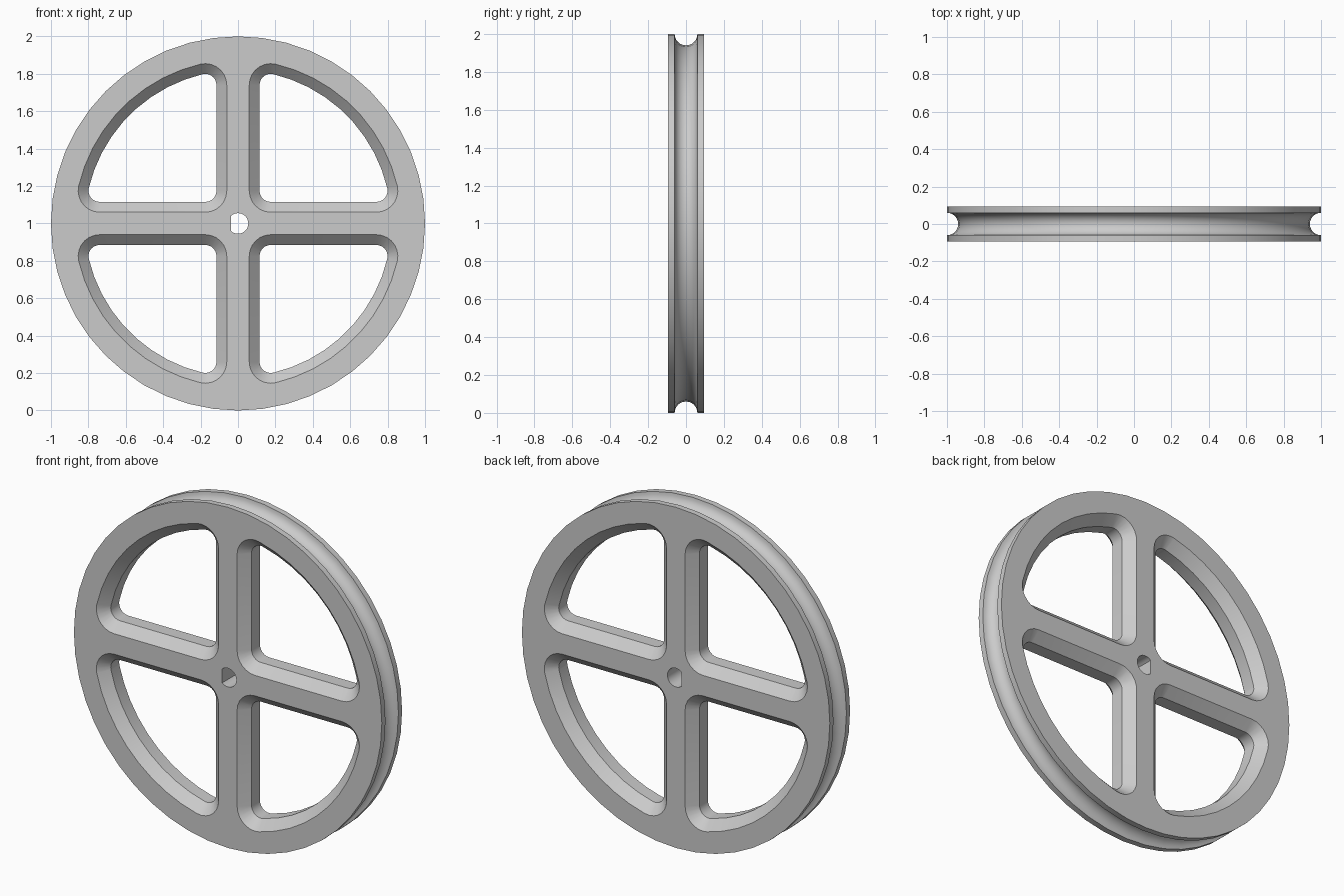
import bpy, bmesh
from math import sin, cos, pi, radians, atan2, sqrt

if "Cube" in bpy.data.objects:
    bpy.data.objects.remove(bpy.data.objects["Cube"], do_unlink=True)

HALF = 0.094        # half thickness of the wheel
GROOVE = 0.06       # radius of the rope groove
CHAMFER = 0.055     # chamfer around the openings
SEGMENTS = 48

grey = bpy.data.materials.new("light_grey")
grey.use_nodes = True
colour = (0.6, 0.6, 0.6, 1)
grey.diffuse_color = colour
grey.node_tree.nodes["Principled BSDF"].inputs["Base Color"].default_value = colour


def loft(name, rings):
    """Skin a stack of matching rings and cap both ends."""
    bm = bmesh.new()
    loops = [[bm.verts.new(p) for p in ring] for ring in rings]
    n = len(loops[0])
    for a, b in zip(loops, loops[1:]):
        for i in range(n):
            j = (i + 1) % n
            bm.faces.new((a[i], a[j], b[j], b[i]))
    bm.faces.new(loops[0])
    bm.faces.new(loops[-1])
    bmesh.ops.recalc_face_normals(bm, faces=bm.faces)
    mesh = bpy.data.meshes.new(name)
    bm.to_mesh(mesh)
    bm.free()
    mesh.materials.append(grey)
    obj = bpy.data.objects.new(name, mesh)
    bpy.context.collection.objects.link(obj)
    return obj


def arc(cx, cz, r, start, end, steps):
    return [(cx + r * cos(start + (end - start) * i / steps),
             cz + r * sin(start + (end - start) * i / steps)) for i in range(steps + 1)]


def opening_outline(r):
    """Quarter opening with corners rounded by r around fixed centres."""
    near, reach = 0.175, 0.76
    far = sqrt(reach ** 2 - near ** 2)
    b = atan2(near, far)
    outer = arc(0, 0, reach + r, b, pi / 2 - b, 9)[1:-1]
    return (arc(near, near, r, pi, 1.5 * pi, 6)
            + arc(far, near, r, -pi / 2, b, 7)
            + outer
            + arc(near, far, r, pi / 2 - b, pi, 7))


# Solid disc with a half-round groove around its edge
profile = [(1, -HALF)]
profile += [(1 - GROOVE * sin(pi * i / 12), -GROOVE * cos(pi * i / 12)) for i in range(13)]
profile += [(1, HALF)]
wheel = loft("pulley_wheel", [
    [(x, y, z + 1) for x, z in arc(0, 0, r, 0, 2 * pi, SEGMENTS)[:-1]] for r, y in profile])

# Four openings, chamfered from both faces
cutters = []
over = 0.016
corner = 0.06
levels = [(-HALF - over, corner + CHAMFER + over), (-HALF + CHAMFER, corner),
          (HALF - CHAMFER, corner), (HALF + over, corner + CHAMFER + over)]
for k in range(4):
    c, s = round(cos(k * pi / 2)), round(sin(k * pi / 2))
    cutters.append(loft("opening_cutter", [
        [(x * c - z * s, y, x * s + z * c + 1) for x, z in opening_outline(r)]
        for y, r in levels]))

# D-shaped shaft hole with its flat on the -x side
flat = atan2(0.041, -0.037)
bore = arc(0, 0, 0.055, -flat, flat, 24)
cutters.append(loft("bore_cutter", [[(x, y, z + 1) for x, z in bore] for y in (-0.2, 0.2)]))

bpy.context.view_layer.objects.active = wheel
for cutter in cutters:
    mod = wheel.modifiers.new("cut", 'BOOLEAN')
    mod.operation = 'DIFFERENCE'
    mod.solver = 'EXACT'
    mod.object = cutter
    bpy.ops.object.modifier_apply(modifier=mod.name)
    bpy.data.objects.remove(cutter, do_unlink=True)

bpy.ops.object.select_all(action='DESELECT')
wheel.select_set(True)
bpy.ops.object.shade_smooth_by_angle(angle=radians(30))
